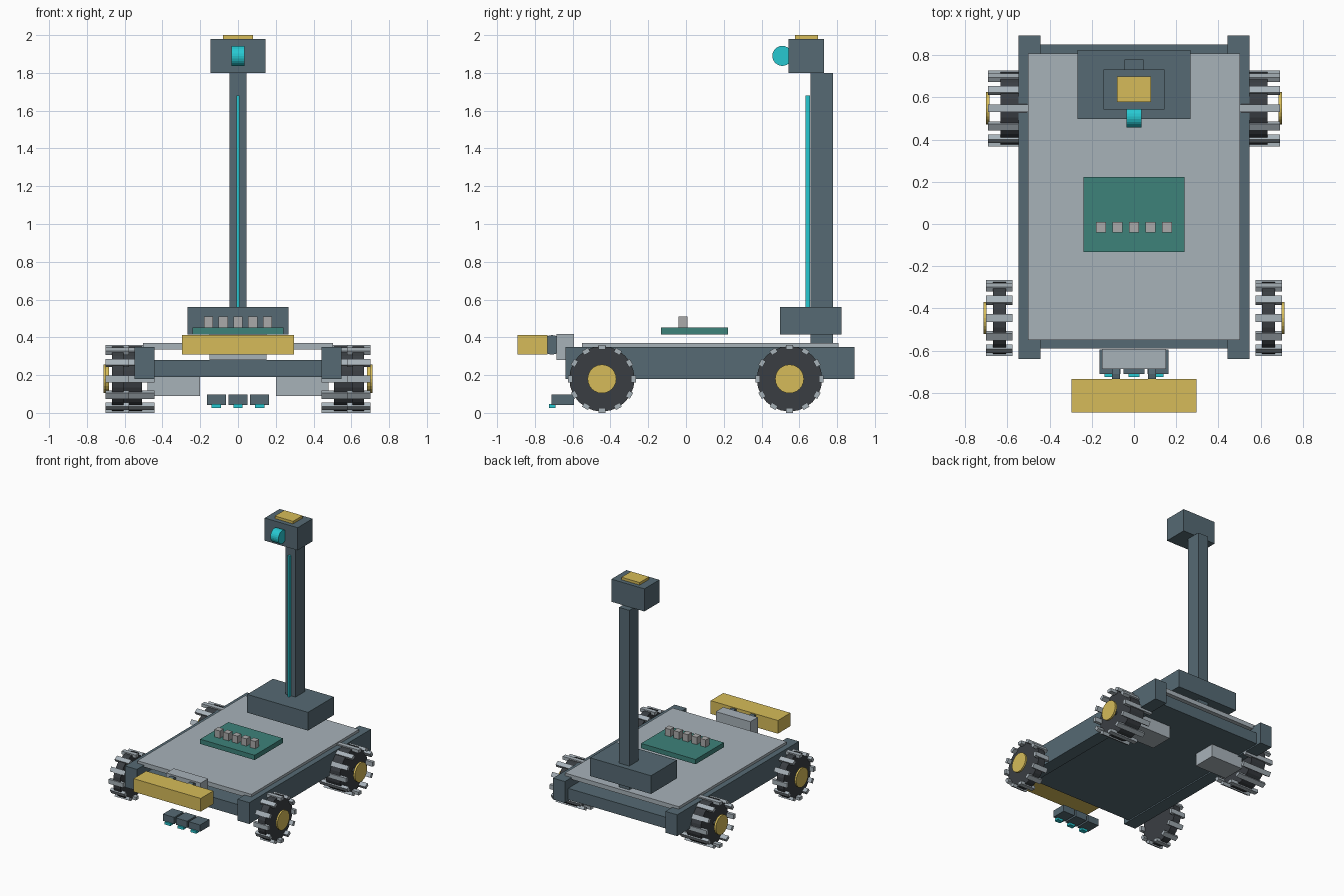
import bpy, bmesh, math
from mathutils import Matrix, Vector

if "Cube" in bpy.data.objects:
    bpy.data.objects.remove(bpy.data.objects["Cube"])


def material(name, rgb):
    m = bpy.data.materials.new(name)
    m.diffuse_color = (*rgb, 1)
    m.use_nodes = True
    m.node_tree.nodes["Principled BSDF"].inputs["Base Color"].default_value = m.diffuse_color
    return m


SLATE = material("slate", (0.093, 0.144, 0.174))
LIGHT = material("light_grey", (0.39, 0.445, 0.485))
RUBBER = material("rubber", (0.042, 0.048, 0.055))
YELLOW = material("yellow", (0.67, 0.50, 0.10))
CYAN = material("cyan", (0.02, 0.58, 0.64))
TEAL = material("teal", (0.048, 0.223, 0.195))
CAP = material("component_grey", (0.4, 0.4, 0.4))


def finish(name, bm, mat):
    me = bpy.data.meshes.new(name)
    bm.to_mesh(me)
    bm.free()
    me.materials.append(mat)
    ob = bpy.data.objects.new(name, me)
    bpy.context.collection.objects.link(ob)
    return ob


def add_box(bm, x, y, z, rot=Matrix.Identity(4)):
    size = Matrix.Diagonal((x[1] - x[0], y[1] - y[0], z[1] - z[0], 1))
    mid = Matrix.Translation((sum(x) / 2, sum(y) / 2, sum(z) / 2))
    bmesh.ops.create_cube(bm, size=1, matrix=rot @ mid @ size)


def box(name, x, y, z, mat):
    bm = bmesh.new()
    add_box(bm, x, y, z)
    return finish(name, bm, mat)


def cyl_x(name, x, y, z, r, mat, sides=24):
    """Cylinder lying along the x axis between x[0] and x[1]."""
    bm = bmesh.new()
    m = Matrix.Translation((sum(x) / 2, y, z)) @ Matrix.Rotation(math.pi / 2, 4, 'Y')
    bmesh.ops.create_cone(bm, cap_ends=True, segments=sides, radius1=r, radius2=r,
                          depth=abs(x[1] - x[0]), matrix=m)
    return finish(name, bm, mat)


def span(s, a, b):
    return tuple(sorted((s * a, s * b)))


def wheel(name, s, y, tire, lugs, hub):
    z = 0.18
    cyl_x(name + "_tire", span(s, *tire), y, z, 0.173, RUBBER)
    cyl_x(name + "_axle", span(s, tire[1], hub[0]), y, z, 0.016, RUBBER, 12)
    cyl_x(name + "_hub", span(s, *hub), y, z, 0.076, YELLOW)
    # twelve cross bars around the tread
    bm = bmesh.new()
    for i in range(12):
        rot = Matrix.Translation(Vector((0, y, z))) @ Matrix.Rotation(i * math.pi / 6, 4, 'X')
        add_box(bm, span(s, *lugs), (-0.018, 0.018), (0.155, 0.18), rot)
    finish(name + "_lugs", bm, LIGHT)


# chassis
box("chassis_plate", (-0.445, 0.445), (-0.59, 0.85), (0.19, 0.28), SLATE)
box("deck", (-0.502, 0.502), (-0.55, 0.807), (0.335, 0.37), LIGHT)

# rails, wheels and drive motors on both sides
for s, side in ((-1, "left"), (1, "right")):
    box(side + "_rail", span(s, 0.443, 0.547), (-0.639, 0.892), (0.18, 0.35), SLATE)
    wheel(side + "_front_wheel", s, -0.445, (0.607, 0.668), (0.576, 0.702), (0.698, 0.712))
    wheel(side + "_rear_wheel", s, 0.548, (0.507, 0.633), (0.443, 0.692), (0.684, 0.70))
    box(side + "_motor", span(s, 0.20, 0.48), (0.455, 0.64), (0.09, 0.27), LIGHT)
    cyl_x(side + "_hinge", span(s, 0.067, 0.105), -0.71, 0.36, 0.052, SLATE, 16)

# mast with light strip and camera head
box("mast_base", (-0.268, 0.268), (0.498, 0.823), (0.415, 0.56), SLATE)
box("mast", (-0.045, 0.045), (0.66, 0.778), (0.37, 1.80), SLATE)
box("mast_light_strip", (-0.008, 0.008), (0.633, 0.656), (0.56, 1.68), CYAN)
box("camera_head", (-0.145, 0.145), (0.543, 0.731), (1.80, 1.98), SLATE)
box("head_cap", (-0.08, 0.08), (0.578, 0.698), (1.975, 2.0), YELLOW)
cyl_x("camera_lens", (-0.035, 0.035), 0.51, 1.89, 0.053, CYAN)

# circuit board with a row of components
box("circuit_board", (-0.24, 0.24), (-0.133, 0.222), (0.414, 0.452), TEAL)
for i in range(-2, 3):
    x = i * 0.078
    box(f"board_component_{i + 3}", (x - 0.024, x + 0.024), (-0.04, 0.009), (0.45, 0.51), CAP)

# front bumper and its mount
box("bumper_mount", (-0.152, 0.152), (-0.686, -0.592), (0.28, 0.418), LIGHT)
box("bumper", (-0.296, 0.296), (-0.892, -0.733), (0.308, 0.413), YELLOW)

# three low floor sensors
for i in (-1, 0, 1):
    x = i * 0.114
    box(f"floor_sensor_{i + 2}", (x - 0.05, x + 0.05), (-0.711, -0.594), (0.043, 0.097), SLATE)
    box(f"floor_sensor_lens_{i + 2}", (x - 0.025, x + 0.025), (-0.724, -0.69), (0.026, 0.046), CYAN)
